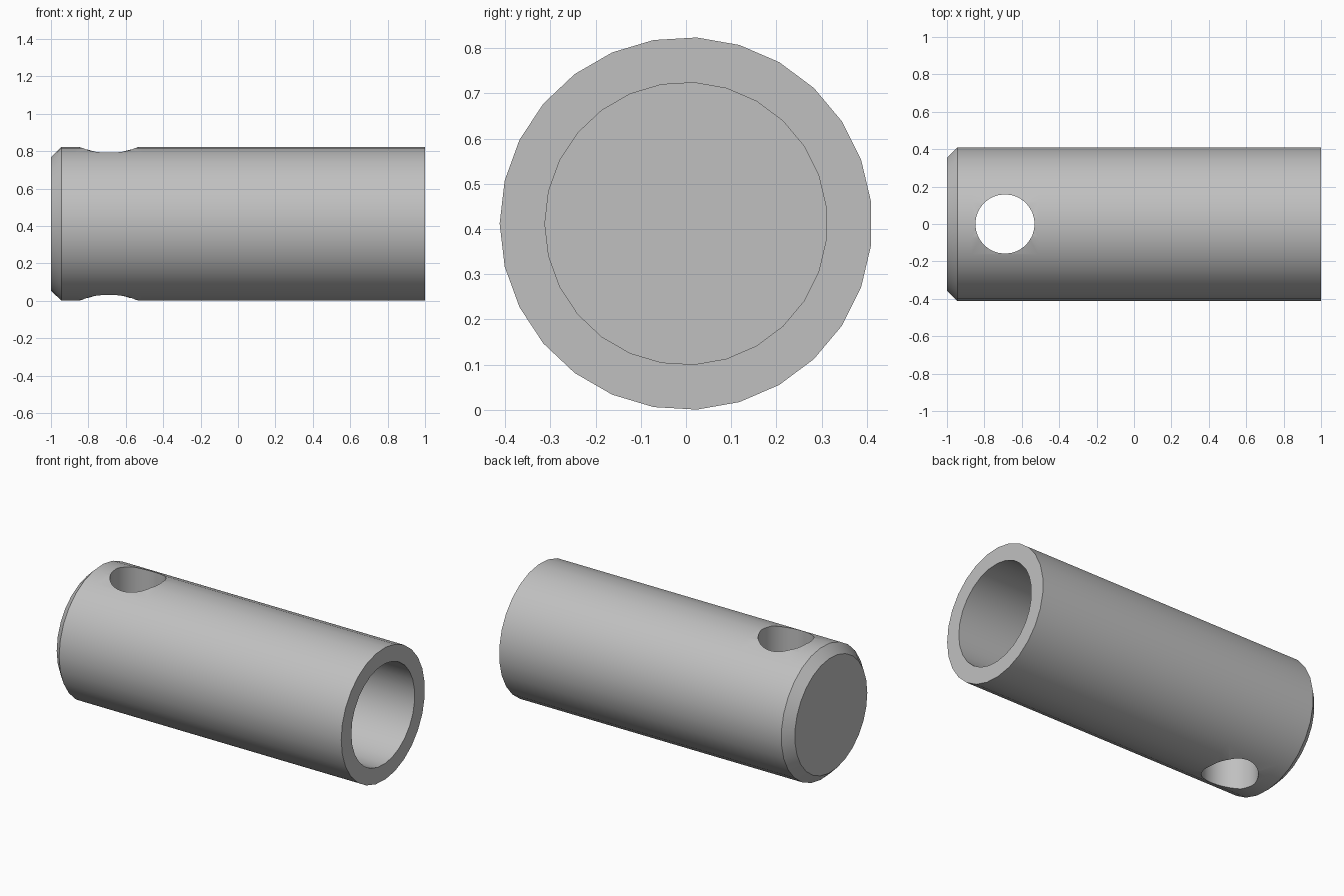
import bpy, bmesh, math

cube = bpy.data.objects.get("Cube")
if cube:
    bpy.data.objects.remove(cube, do_unlink=True)

RADIUS, BORE, SIDES = 0.412, 0.312, 27
HOLE_X, HOLE_R = -0.69, 0.158

steel = bpy.data.materials.new("light grey steel")
steel.use_nodes = True
grey = (0.53, 0.53, 0.53, 1)
steel.diffuse_color = grey
steel.node_tree.nodes["Principled BSDF"].inputs["Base Color"].default_value = grey


def lathe(name, profile, sides):
    """Revolve (x, radius) points round the x axis and cap both ends."""
    bm = bmesh.new()
    rings = []
    for x, r in profile:
        angles = [2 * math.pi * (i + 0.5) / sides for i in range(sides)]
        rings.append([bm.verts.new((x, r * math.cos(a), r * math.sin(a))) for a in angles])
    for a, b in zip(rings, rings[1:]):
        for i in range(sides):
            j = (i + 1) % sides
            bm.faces.new((a[i], a[j], b[j], b[i]))
    bm.faces.new(rings[0])
    bm.faces.new(rings[-1])
    bmesh.ops.recalc_face_normals(bm, faces=bm.faces)
    mesh = bpy.data.meshes.new(name)
    bm.to_mesh(mesh)
    bm.free()
    mesh.materials.append(steel)
    obj = bpy.data.objects.new(name, mesh)
    bpy.context.collection.objects.link(obj)
    return obj


# Chamfered pin with a blind bore in its open end
pin = lathe("hollow_pin", [
    (-1, 0.357), (-0.945, RADIUS), (-0.87, RADIUS), (-0.51, RADIUS),
    (1, RADIUS), (1, BORE), (-0.38, BORE)], SIDES)
pin.location.z = RADIUS

# Vertical cross hole through the solid end
cutter = lathe("cross_hole_cutter", [(-0.6, HOLE_R), (0.6, HOLE_R)], 40)
cutter.rotation_euler.y = math.pi / 2
cutter.location = (HOLE_X, 0, RADIUS)
cutter.hide_render = True

cut = pin.modifiers.new("cross_hole", "BOOLEAN")
cut.operation = "DIFFERENCE"
cut.solver = "EXACT"
cut.object = cutter

bpy.ops.object.select_all(action="DESELECT")
pin.select_set(True)
bpy.context.view_layer.objects.active = pin
bpy.ops.object.modifier_apply(modifier=cut.name)
bpy.data.objects.remove(cutter, do_unlink=True)

# Smooth walls, crisp rims
bpy.ops.object.shade_smooth_by_angle(angle=math.radians(30))
